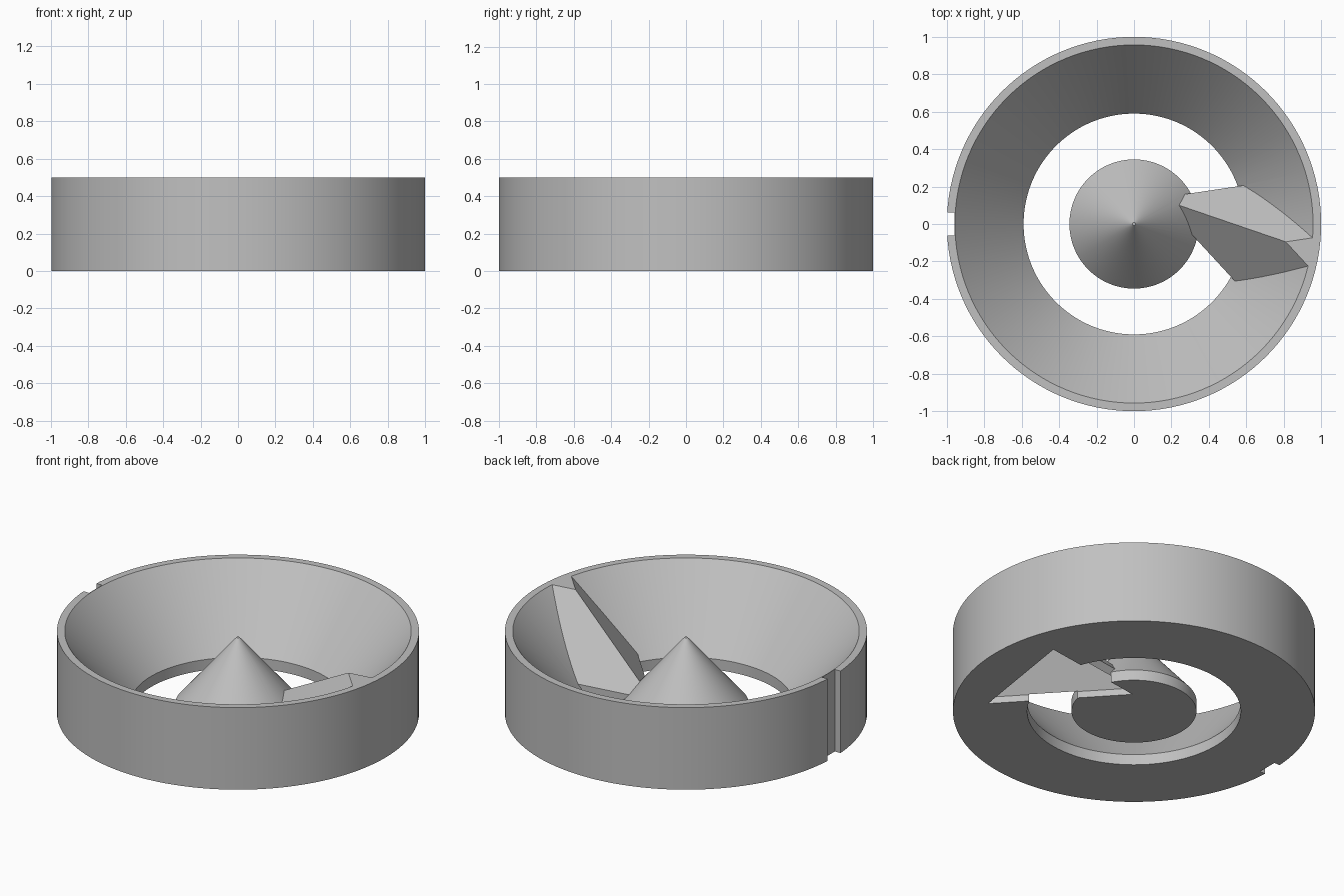
import bpy, bmesh, math
from mathutils import Vector

cube = bpy.data.objects.get("Cube")
if cube:
    bpy.data.objects.remove(cube, do_unlink=True)

grey = bpy.data.materials.new("plain_grey")
grey.use_nodes = True
colour = (0.53, 0.53, 0.53, 1)
grey.diffuse_color = colour
grey.node_tree.nodes["Principled BSDF"].inputs["Base Color"].default_value = colour

TOP, LIP, SEGMENTS = 0.5, 0.065, 128


def add_object(name, bm):
    bmesh.ops.recalc_face_normals(bm, faces=bm.faces)
    mesh = bpy.data.meshes.new(name)
    bm.to_mesh(mesh)
    bm.free()
    mesh.materials.append(grey)
    obj = bpy.data.objects.new(name, mesh)
    bpy.context.collection.objects.link(obj)
    return obj


def lathe(name, profile):
    """Spin a closed (radius, height) profile around the z axis."""
    bm = bmesh.new()
    rings = []
    for i in range(SEGMENTS):
        a = math.tau * i / SEGMENTS
        rings.append([bm.verts.new((r * math.cos(a), r * math.sin(a), z)) for r, z in profile])
    n = len(profile)
    for i in range(SEGMENTS):
        a, b = rings[i], rings[(i + 1) % SEGMENTS]
        for j in range(n):
            k = (j + 1) % n
            bm.faces.new((a[j], a[k], b[k], b[j]))
    return add_object(name, bm)


def hull(name, points):
    """Convex solid around the points."""
    bm = bmesh.new()
    for p in points:
        bm.verts.new(p)
    res = bmesh.ops.convex_hull(bm, input=bm.verts)
    bmesh.ops.delete(bm, geom=[v for v in res["geom_interior"] if v.is_valid], context="VERTS")
    bmesh.ops.dissolve_limit(bm, angle_limit=0.002, verts=bm.verts, edges=bm.edges)
    return add_object(name, bm)


def combine(target, other, operation):
    """Boolean the other solid into the target, then discard it."""
    other.hide_render = True
    mod = target.modifiers.new(operation.lower(), "BOOLEAN")
    mod.operation, mod.object, mod.solver = operation, other, "EXACT"
    bpy.context.view_layer.objects.active = target
    bpy.ops.object.modifier_apply(modifier=mod.name)
    bpy.data.objects.remove(other, do_unlink=True)


def heading(degrees):
    a = math.radians(degrees)
    return Vector((math.cos(a), math.sin(a), 0))


def at(p, z):
    return Vector((p.x, p.y, z))


# Funnel ring and central cone
body = lathe("funnel_ring", [(1, 0), (1, TOP), (0.957, TOP), (0.59, LIP), (0.59, 0)])
cone = bpy.data.objects
bm = bmesh.new()
bmesh.ops.create_cone(bm, cap_ends=True, segments=SEGMENTS, radius1=0.345, radius2=0.345, depth=LIP)
bmesh.ops.translate(bm, verts=bm.verts, vec=(0, 0, LIP / 2))
top_cap = max(bm.faces, key=lambda f: f.calc_center_median().z)
tip = bmesh.ops.extrude_face_region(bm, geom=[top_cap])["geom"]
bmesh.ops.delete(bm, geom=[top_cap], context="FACES_ONLY")
for v in (g for g in tip if isinstance(g, bmesh.types.BMVert)):
    v.co = (v.co.x * 0.025, v.co.y * 0.025, 0.463)
cone = add_object("centre_cone", bm)

# Ridged arm joining cone and ring: a V in plan that climbs outward
apex = Vector((0.13, 0.138, 0))
ridge, left, right = heading(-18.9), heading(8.5), heading(-47.3)
crest = apex + ridge * 0.72
low = [apex, apex + left * 0.72, apex + right * 0.72]
high = [crest, crest + left * 0.165, crest + right * 0.19]
arm = hull("arm", [at(p, z) for z in (0.03, 0.1) for p in low] + [at(p, TOP) for p in high])

# Hollow beneath the arm, open at the bottom
start = apex - ridge * 0.003
ends = [start + left * 0.66, start + right * 0.805]
side = ends[1] - ends[0]
reach = (ends[0] - start).cross(side).z / ridge.cross(side).z
roof = at(start + ridge * reach, 0.04 + reach * 0.4 / 0.72)
hollow = hull("arm_hollow", [at(p, z) for z in (-0.05, 0.04) for p in [start] + ends] + [roof])

# Full-height key slot in the outer wall
slot = hull("key_slot", [(x, y, z) for x in (-1.1, -0.96) for y in (-0.062, 0.062) for z in (-0.1, 0.6)])

combine(body, cone, "UNION")
combine(body, arm, "UNION")
combine(body, hollow, "DIFFERENCE")
combine(body, slot, "DIFFERENCE")
body.name = "funnel_body"

bpy.ops.object.select_all(action="DESELECT")
body.select_set(True)
bpy.context.view_layer.objects.active = body
bpy.ops.object.shade_smooth_by_angle(angle=math.radians(25))
